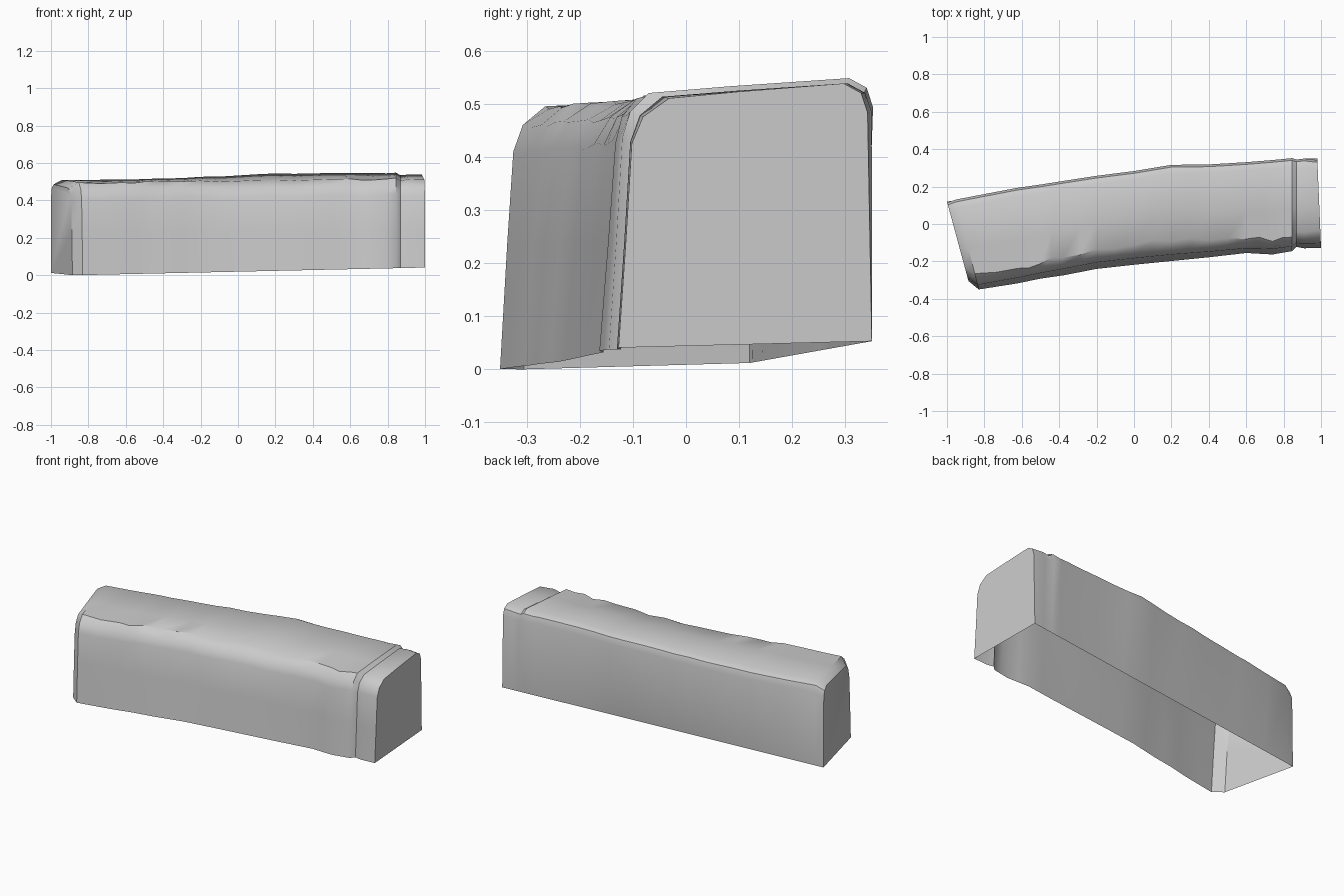
import bpy, bmesh, random
from mathutils import Vector

if "Cube" in bpy.data.objects:
    bpy.data.objects.remove(bpy.data.objects["Cube"], do_unlink=True)

random.seed(4)

# One plain stone colour
stone = bpy.data.materials.new("stone_grey")
stone.use_nodes = True
GREY = (0.6, 0.6, 0.6, 1.0)
stone.diffuse_color = GREY
stone.node_tree.nodes["Principled BSDF"].inputs["Base Color"].default_value = GREY

# Stations along the block:
# front x, front y, front lean, edge wear, front top z, back x, back bulge, back top z
STATIONS = [
    (-0.885, -0.305, 0.025, 0.05, 0.465, -1.00, -0.005, 0.485),
    (-0.83, -0.350, 0.025, 0.06, 0.495, -0.95, 0.005, 0.510),
    (-0.62, -0.317, 0.030, 0.05, 0.495, -0.62, 0.030, 0.512),
    (-0.50, -0.292, 0.030, 0.05, 0.500, -0.50, 0.033, 0.514),
    (-0.38, -0.275, 0.035, 0.06, 0.500, -0.38, 0.038, 0.517),
    (-0.20, -0.240, 0.035, 0.07, 0.505, -0.20, 0.045, 0.526),
    (0.00, -0.218, 0.035, 0.07, 0.503, 0.00, 0.047, 0.533),
    (0.20, -0.198, 0.035, 0.07, 0.510, 0.20, 0.057, 0.544),
    (0.40, -0.178, 0.030, 0.06, 0.510, 0.40, 0.036, 0.544),
    (0.60, -0.155, 0.025, 0.05, 0.515, 0.60, 0.025, 0.546),
    (0.74, -0.163, 0.030, 0.04, 0.510, 0.74, 0.020, 0.547),
    (0.845, -0.145, 0.025, 0.05, 0.520, 0.845, 0.018, 0.548),
    (0.868, -0.122, 0.020, 0.06, 0.505, 0.868, 0.008, 0.534),
    (0.91, -0.130, 0.025, 0.06, 0.513, 0.91, 0.008, 0.538),
    (1.00, -0.127, 0.025, 0.07, 0.510, 0.98, -0.008, 0.538),
]


def section(xf, yf, lean, wear, zf, xb, bulge, zb):
    """Open cross-section, from the front foot over the top to the back foot."""
    yb = 0.12 + 0.116 * (xb + 1)
    foot_f = max(0.0, 0.022 * (xf + 0.85))
    foot_b = 0.012 + 0.0207 * (xb + 1)
    top_b = yb + bulge - 0.045

    def at(y, z):
        t = (y - yf) / (yb - yf)
        return Vector((xf + (xb - xf) * t, y, z))

    top_f = yf + lean + wear
    return [
        at(yf, foot_f),
        at(yf + lean * 0.55, 0.24),
        at(yf + lean, zf - 0.085),
        at(yf + lean + 0.3 * wear, zf - 0.035),
        at(top_f, zf),
        at(top_f * 0.6 + top_b * 0.4, zf * 0.55 + zb * 0.45),
        at(top_b, zb),
        at(yb + bulge - 0.012, zb - 0.018),
        at(yb + bulge, zb - 0.055),
        at(yb, foot_b),
    ]


# Insert chipped in-between stations so the worn edges look irregular
rows = []
for i, a in enumerate(STATIONS):
    rows.append(section(*a))
    if 1 <= i <= 10:
        mid = [(p + q) / 2 for p, q in zip(a, STATIONS[i + 1])]
        mid[3] += random.uniform(-0.015, 0.02)
        mid[4] += random.uniform(-0.006, 0.004)
        mid[7] += random.uniform(-0.004, 0.002)
        rows.append(section(*mid))

# Block shell: sides and top, two end caps, open underneath
bm = bmesh.new()
loops = [[bm.verts.new(p) for p in row] for row in rows]
for a, b in zip(loops, loops[1:]):
    for k in range(len(a) - 1):
        bm.faces.new((a[k], b[k], b[k + 1], a[k + 1]))
bm.faces.new(loops[0])
bm.faces.new(loops[-1][::-1])

mesh = bpy.data.meshes.new("stone_block")
bm.to_mesh(mesh)
bm.free()
mesh.materials.append(stone)
block = bpy.data.objects.new("stone_block", mesh)
bpy.context.collection.objects.link(block)

# Smooth worn faces, keep the corners crisp
bpy.ops.object.select_all(action="DESELECT")
block.select_set(True)
bpy.context.view_layer.objects.active = block
bpy.ops.object.shade_smooth_by_angle(angle=0.6)
